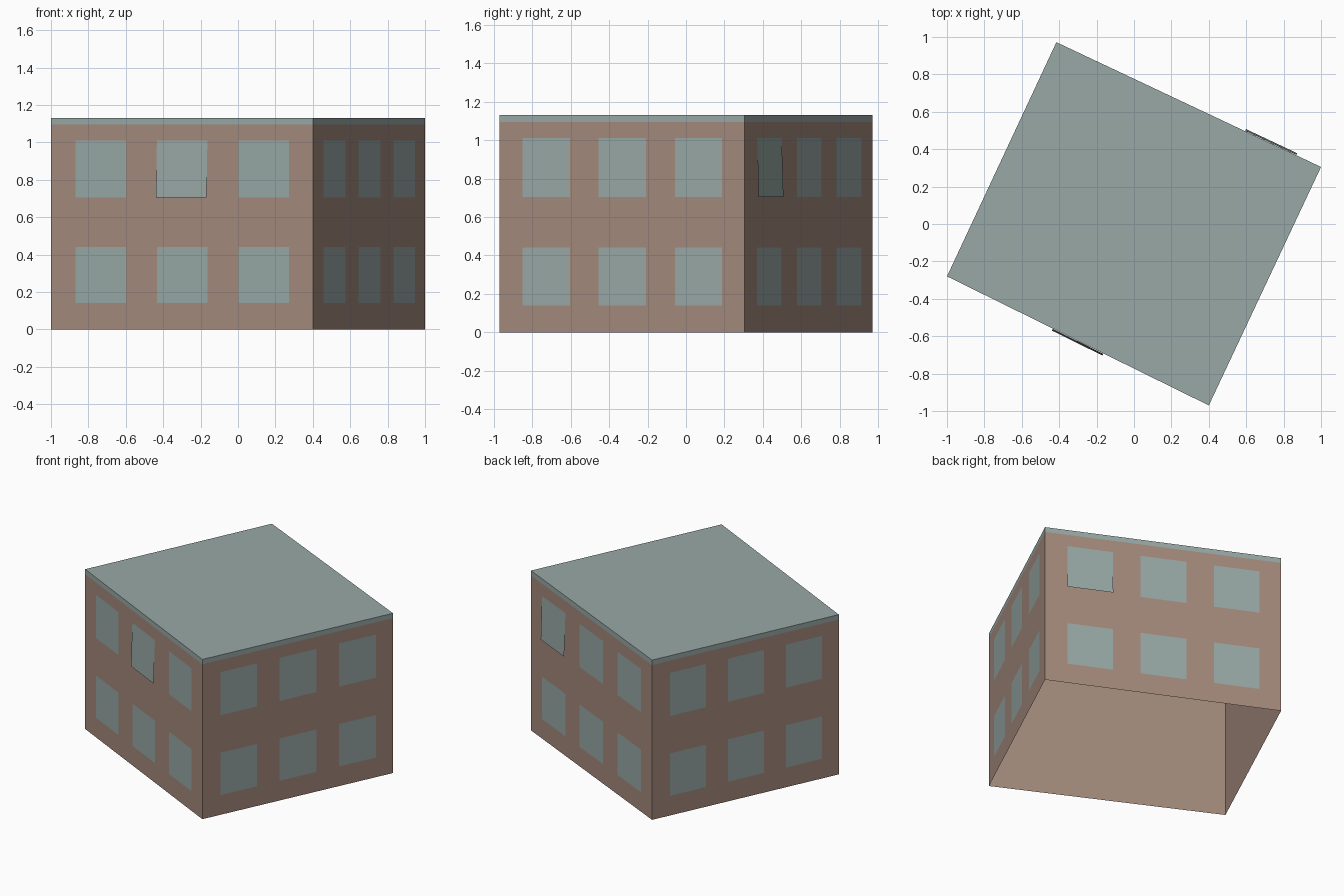
import bpy
from mathutils import Vector

cube = bpy.data.objects.get("Cube")
if cube:
    bpy.data.objects.remove(cube, do_unlink=True)

EAVES, TOP = 1.095, 1.13
CORNERS = [(-1.0, -0.28), (0.4, -0.97), (1.0, 0.305), (-0.415, 0.972)]


def make_material(name, rgb):
    mat = bpy.data.materials.new(name)
    mat.use_nodes = True
    mat.diffuse_color = (*rgb, 1)
    mat.node_tree.nodes["Principled BSDF"].inputs["Base Color"].default_value = (*rgb, 1)
    return mat


brown = make_material("brown wall", (0.37, 0.255, 0.202))
slate = make_material("grey green", (0.315, 0.395, 0.38))


def make_object(name, verts, faces, mat):
    mesh = bpy.data.meshes.new(name)
    mesh.from_pydata(verts, [], faces)
    mesh.materials.append(mat)
    obj = bpy.data.objects.new(name, mesh)
    bpy.context.collection.objects.link(obj)
    return obj


def prism(name, z0, z1, mat, capped):
    """Extrude the footprint upwards, optionally closing both ends."""
    verts = [(x, y, z) for z in (z0, z1) for x, y in CORNERS]
    faces = [(i, (i + 1) % 4, (i + 1) % 4 + 4, i + 4) for i in range(4)]
    if capped:
        faces += [(3, 2, 1, 0), (4, 5, 6, 7)]
    return make_object(name, verts, faces, mat)


# Open-bottomed wall shell and flat roof slab
prism("walls", 0, EAVES, brown, False)
prism("roof", EAVES, TOP, slate, True)

# Window panes: three columns on two floors of every wall
WIDTH, PITCH, FIRST = 0.193, 0.311, 0.094
FLOORS = {"lower": (0.14, 0.44), "upper": (0.705, 1.01)}
WALLS = ["front", "left", "back", "right"]
AJAR = {("front", "upper", 1), ("back", "upper", 0)}

for i, wall in enumerate(WALLS):
    start = Vector((*CORNERS[i], 0))
    along = Vector((*CORNERS[(i + 1) % 4], 0)) - start
    out = Vector((along.y, -along.x, 0)).normalized()
    for floor, (z0, z1) in FLOORS.items():
        for col in range(3):
            a = FIRST + PITCH * col
            b = a + WIDTH
            # Two panes lean slightly outwards at the sill
            sill = 0.012 if (wall, floor, col) in AJAR else 0.002
            verts = [start + along * t + out * gap + Vector((0, 0, z))
                     for t, z, gap in ((a, z0, sill), (b, z0, sill),
                                       (b, z1, 0.002), (a, z1, 0.002))]
            make_object(f"{wall}_{floor}_window_{col + 1}", verts, [(0, 1, 2, 3)], slate)
